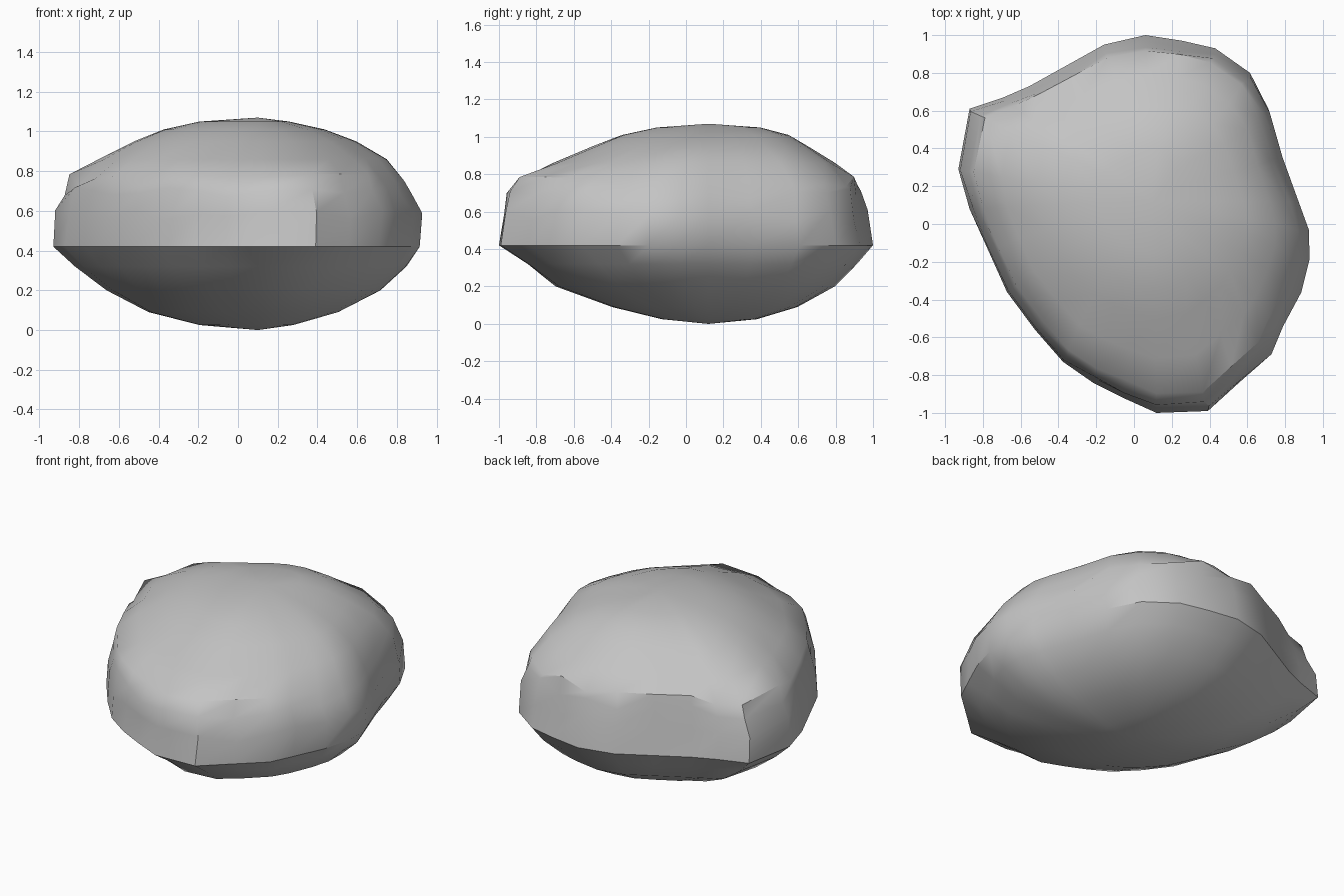
import bpy, bmesh, math, random
from mathutils import Vector

random.seed(4)
old = bpy.data.objects.get("Cube")
if old:
    bpy.data.objects.remove(old, do_unlink=True)

# Plan outline of the boulder, counter-clockwise
OUTLINE = [(0.06, 1.0), (-0.16, 0.95), (-0.36, 0.84), (-0.56, 0.73), (-0.70, 0.67),
           (-0.88, 0.61), (-0.94, 0.29), (-0.88, 0.08), (-0.78, -0.14), (-0.68, -0.36),
           (-0.53, -0.56), (-0.38, -0.73), (-0.22, -0.84), (-0.06, -0.92), (0.12, -1.0),
           (0.40, -0.99), (0.57, -0.84), (0.73, -0.70), (0.80, -0.56), (0.89, -0.37),
           (0.94, -0.20), (0.94, -0.04), (0.88, 0.12), (0.79, 0.36), (0.73, 0.61),
           (0.63, 0.80), (0.44, 0.93), (0.26, 0.97)]
CX, CY = 0.1, 0.12

# Level rings: z, left/right/front/back extents, rounding towards an ellipse
RINGS = [(0.025, -0.20, 0.28, -0.13, 0.38, 0.5),
         (0.09, -0.46, 0.51, -0.40, 0.60, 0.4),
         (0.20, -0.67, 0.73, -0.70, 0.80, 0.25),
         (0.32, -0.83, 0.85, -0.86, 0.92, 0.1),
         (0.42, -0.93, 0.915, -1.0, 1.0, 0.0),
         (0.58, -0.925, 0.94, -0.99, 0.975, 0.0),
         (0.70, -0.89, 0.88, -0.97, 0.95, 0.05),
         (0.76, -0.86, 0.85, -0.91, 0.93, 0.1),
         (0.86, -0.72, 0.76, -0.72, 0.80, 0.25),
         (0.95, -0.54, 0.60, -0.50, 0.66, 0.4),
         (1.01, -0.38, 0.44, -0.35, 0.55, 0.5),
         (1.05, -0.20, 0.26, -0.16, 0.40, 0.5)]


def ring_point(x, y, ring):
    """Fit an outline point to a ring's extents, with some rounding."""
    z, left, right, front, back, rounding = ring
    u = (x - CX) / (0.94 - CX if x > CX else 0.94 + CX)
    v = (y - CY) / (1 - CY if y > CY else 1 + CY)
    length = math.hypot(u, v)
    k = (1 - rounding) + rounding / length
    u, v = u * k, v * k
    px = CX + u * ((right - CX) if u > 0 else (CX - left))
    py = CY + v * ((back - CY) if v > 0 else (CY - front))
    return Vector((px, py, z))


# Loft the rings into one closed stone
bm = bmesh.new()
loops = []
for i, ring in enumerate(RINGS):
    loop = []
    for x, y in OUTLINE:
        p = ring_point(x, y, ring)
        if i != 4:
            inward = random.uniform(0, 0.018)
            p.x += (CX - p.x) * inward
            p.y += (CY - p.y) * inward
            if 0.5 < p.z < 0.8:
                p.z += random.uniform(-0.03, 0.03)
        loop.append(bm.verts.new(p))
    loops.append(loop)
n = len(OUTLINE)
for lower, upper in zip(loops, loops[1:]):
    for j in range(n):
        k = (j + 1) % n
        bm.faces.new((lower[j], lower[k], upper[k], upper[j]))

# Close the crown and the underside
for loop, z in ((loops[0], 0.0), (loops[-1], 1.07)):
    tip = bm.verts.new((CX, CY, z))
    for j in range(n):
        bm.faces.new((loop[j], loop[(j + 1) % n], tip))
bmesh.ops.recalc_face_normals(bm, faces=bm.faces)

mesh = bpy.data.meshes.new("boulder")
bm.to_mesh(mesh)
bm.free()
boulder = bpy.data.objects.new("boulder", mesh)
bpy.context.collection.objects.link(boulder)

# Plain grey stone
stone = bpy.data.materials.new("grey stone")
stone.use_nodes = True
colour = (0.55, 0.55, 0.55, 1)
stone.diffuse_color = colour
stone.node_tree.nodes["Principled BSDF"].inputs["Base Color"].default_value = colour
mesh.materials.append(stone)

# Soft shading with crisp edges at the waist
bpy.ops.object.select_all(action='DESELECT')
boulder.select_set(True)
bpy.context.view_layer.objects.active = boulder
bpy.ops.object.shade_smooth_by_angle(angle=math.radians(35))
